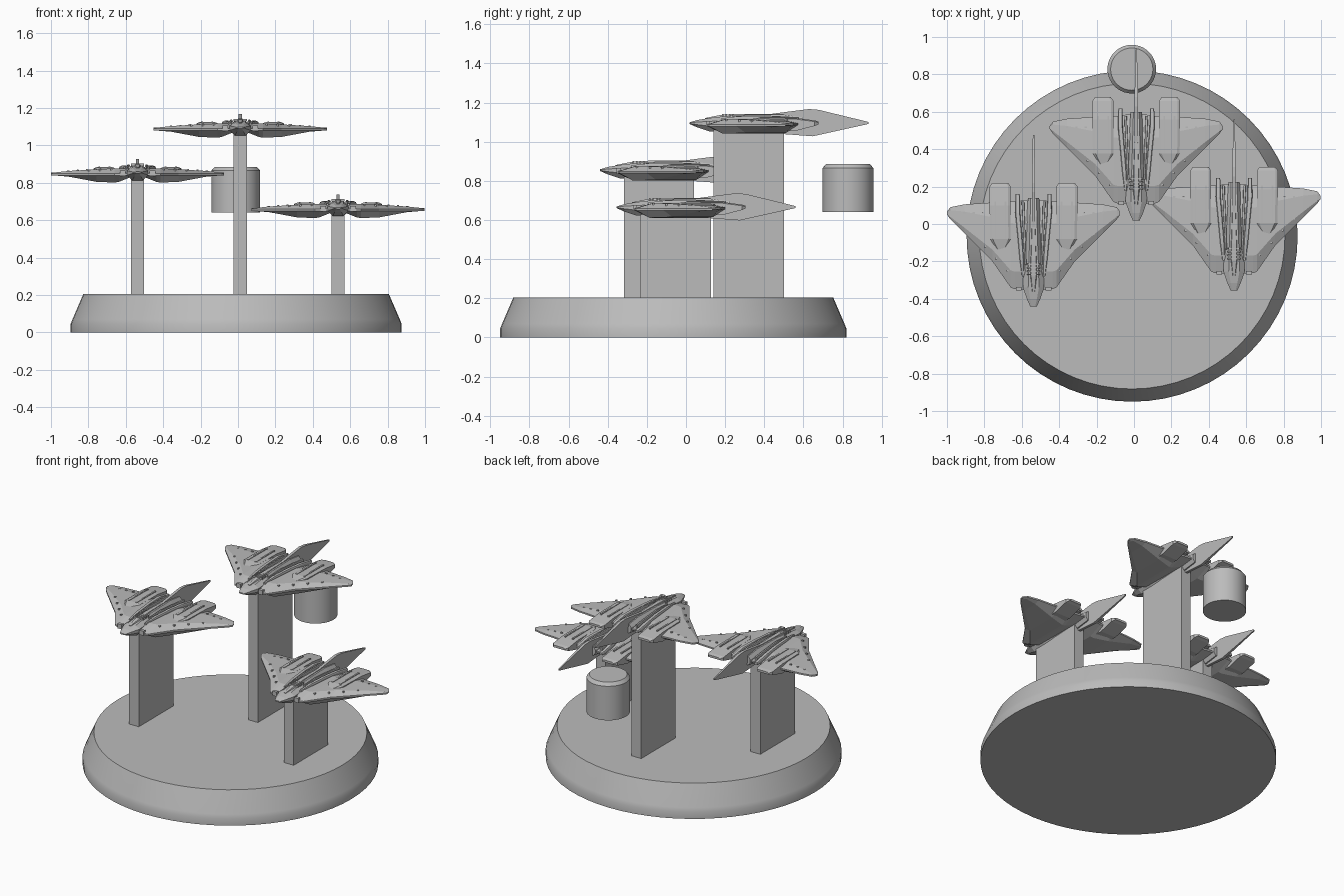
import bpy
import bmesh
import math

if "Cube" in bpy.data.objects:
    bpy.data.objects.remove(bpy.data.objects["Cube"], do_unlink=True)

grey = bpy.data.materials.new("plain grey")
grey.use_nodes = True
grey.diffuse_color = (0.5, 0.5, 0.5, 1)
for node in grey.node_tree.nodes:
    if node.type == "BSDF_PRINCIPLED":
        node.inputs["Base Color"].default_value = (0.5, 0.5, 0.5, 1)
        node.inputs["Roughness"].default_value = 0.7


def finish(bm, name):
    bmesh.ops.recalc_face_normals(bm, faces=bm.faces)
    mesh = bpy.data.meshes.new(name)
    bm.to_mesh(mesh)
    bm.free()
    mesh.materials.append(grey)
    return mesh


def loft(name, rings):
    """Skin a row of equal-length rings and cap both ends."""
    bm = bmesh.new()
    rows = [[bm.verts.new(p) for p in ring] for ring in rings]
    for a, b in zip(rows, rows[1:]):
        for i in range(len(a)):
            j = (i + 1) % len(a)
            bm.faces.new((a[i], a[j], b[j], b[i]))
    bm.faces.new(rows[0])
    bm.faces.new(rows[-1])
    return finish(bm, name)


def boxes(name, items):
    """Several boxes in one mesh, each given as centre and size."""
    bm = bmesh.new()
    for centre, size in items:
        verts = bmesh.ops.create_cube(bm, size=1)["verts"]
        bmesh.ops.scale(bm, vec=size, verts=verts)
        bmesh.ops.translate(bm, vec=centre, verts=verts)
    return finish(bm, name)


def place(name, mesh, loc=(0, 0, 0), mirror=False):
    ob = bpy.data.objects.new(name, mesh)
    bpy.context.collection.objects.link(ob)
    ob.location = loc
    if mirror:
        ob.modifiers.new("Mirror", "MIRROR").use_mirror_merge = False
    return ob


def turned(name, profile, loc, segments):
    """Round part from a radius/height profile, sharp at its rims."""
    turn = [2 * math.pi * i / segments for i in range(segments)]
    mesh = loft(name, [[(r * math.cos(a), r * math.sin(a), z) for a in turn] for r, z in profile])
    mesh.shade_smooth()
    mesh.set_sharp_from_angle(angle=math.radians(30))
    return place(name, mesh, loc)


# Display base and the floating drum behind it
turned("display_base", [(0.885, 0), (0.885, 0.045), (0.875, 0.07), (0.817, 0.205)],
       (-0.01, -0.065, 0), 64)
turned("rear_drum", [(0.13, 0.64), (0.13, 0.865), (0.113, 0.885)], (-0.012, 0.828, 0), 40)


# Wing: spanwise stations of x, leading y, trailing y, top and bottom height
def wing_ring(x, lead, trail, top, low):
    def at(f):
        return lead + (trail - lead) * f
    return [(x, lead, -0.006), (x, at(0.2), top), (x, at(0.75), top), (x, trail, 0),
            (x, trail, -0.01), (x, at(0.8), low), (x, at(0.15), low), (x, lead, -0.016)]


wing = loft("wing", [wing_ring(*s) for s in (
    (0.03, 0.09, 0.57, 0.022, -0.022),
    (0.1, 0.092, 0.56, 0.022, -0.05),
    (0.122, 0.1, 0.56, 0.022, -0.054),
    (0.22, 0.24, 0.555, 0.017, -0.05),
    (0.37, 0.39, 0.545, 0.008, -0.022),
    (0.445, 0.465, 0.53, 0.0, -0.014),
    (0.463, 0.49, 0.505, -0.004, -0.01))])


# Fuselage: lengthwise stations of y, half width, top and bottom height
def hull_ring(y, w, top, low):
    return [(-w * 0.5, y, top), (w * 0.5, y, top), (w, y, top * 0.35), (w, y, low * 0.35),
            (w * 0.5, y, low), (-w * 0.5, y, low), (-w, y, low * 0.35), (-w, y, top * 0.35)]


hull = loft("fuselage", [hull_ring(*s) for s in (
    (0.0, 0.018, 0.004, -0.004),
    (0.04, 0.036, 0.016, -0.022),
    (0.1, 0.057, 0.026, -0.042),
    (0.2, 0.054, 0.038, -0.045),
    (0.3, 0.046, 0.044, -0.045),
    (0.48, 0.036, 0.044, -0.045),
    (0.58, 0.03, 0.03, -0.03))])

canopy = loft("canopy", [hull_ring(*s) for s in (
    (0.08, 0.012, 0.026, 0.01),
    (0.16, 0.026, 0.042, 0.01),
    (0.25, 0.026, 0.048, 0.01),
    (0.45, 0.014, 0.048, 0.01),
    (0.58, 0.01, 0.05, 0.01))])

# Tail blade: side outline given a thin width that narrows to the tip
outline = [(0.4, 0.045), (0.515, 0.06), (0.61, 0.072), (0.66, 0.068), (0.915, 0.006),
           (0.915, -0.004), (0.63, -0.067), (0.48, -0.056)]
blade = loft("tail_blade", [
    [(side * (0.009 if y < 0.9 else 0.004), y, z) for y, z in outline] for side in (-1, 1)])


# Pods and rails: stations of y, inner x, outer x, top and bottom height
def bar_ring(y, x0, x1, top, low):
    c = (x1 - x0) * 0.12
    return [(x0, y, low), (x1, y, low), (x1, y, top - 0.006), (x1 - c, y, top),
            (x0 + c, y, top), (x0, y, top - 0.006)]


pod = loft("aft_pod", [bar_ring(*s) for s in (
    (0.3, 0.155, 0.195, 0.018, -0.03),
    (0.36, 0.122, 0.232, 0.029, -0.04),
    (0.54, 0.122, 0.235, 0.027, -0.04),
    (0.64, 0.122, 0.235, 0.014, -0.014),
    (0.66, 0.136, 0.22, 0.008, -0.006))])
rail = loft("body_rail", [bar_ring(*s) for s in (
    (0.16, 0.05, 0.062, 0.024, 0),
    (0.25, 0.052, 0.074, 0.035, 0),
    (0.38, 0.062, 0.086, 0.037, 0),
    (0.5, 0.072, 0.098, 0.032, 0),
    (0.6, 0.074, 0.096, 0.014, 0))])
inner_rail = loft("inner_rail", [bar_ring(*s) for s in (
    (0.22, 0.038, 0.048, 0.034, 0),
    (0.34, 0.042, 0.054, 0.042, 0),
    (0.56, 0.05, 0.064, 0.03, 0))])

# Small surface fittings: canopy slats, nose blocks, pod ridges and wing studs
slats = boxes("canopy_slats", [((0, 0.17 + 0.018 * i, 0.041), (0.07, 0.007, 0.012)) for i in range(4)])
fittings = [((0.08, 0.094, -0.004), (0.03, 0.02, 0.03)),
            ((0.15, 0.46, 0.026), (0.01, 0.2, 0.012)),
            ((0.205, 0.46, 0.026), (0.01, 0.2, 0.012))]
fittings += [((0.14 + 0.06 * i, 0.19 + 0.065 * i, 0.015 - 0.002 * i), (0.01, 0.01, 0.012)) for i in range(4)]
fittings += [((0.27 + 0.05 * i, 0.5, 0.013 - 0.004 * i), (0.012, 0.008, 0.01)) for i in range(3)]
studs = boxes("wing_fittings", fittings)

post = None
ships = {"right": (-0.537, -0.44, 0.855), "middle": (0.012, 0.018, 1.095), "left": (0.535, -0.355, 0.665)}

# Three identical craft, each on its own slab post
for side, loc in ships.items():
    for part in (hull, canopy, blade, slats):
        place(f"{side}_craft_{part.name}", part, loc)
    for part in (wing, pod, rail, inner_rail, studs):
        place(f"{side}_craft_{part.name}", part, loc, mirror=True)
    low, high = 0.2, loc[2] - 0.02
    slab = boxes(f"{side}_post", [((0, 0, (low + high) / 2), (0.07, 0.36, high - low))])
    place(f"{side}_post", slab, (loc[0], loc[1] + 0.302, 0))
